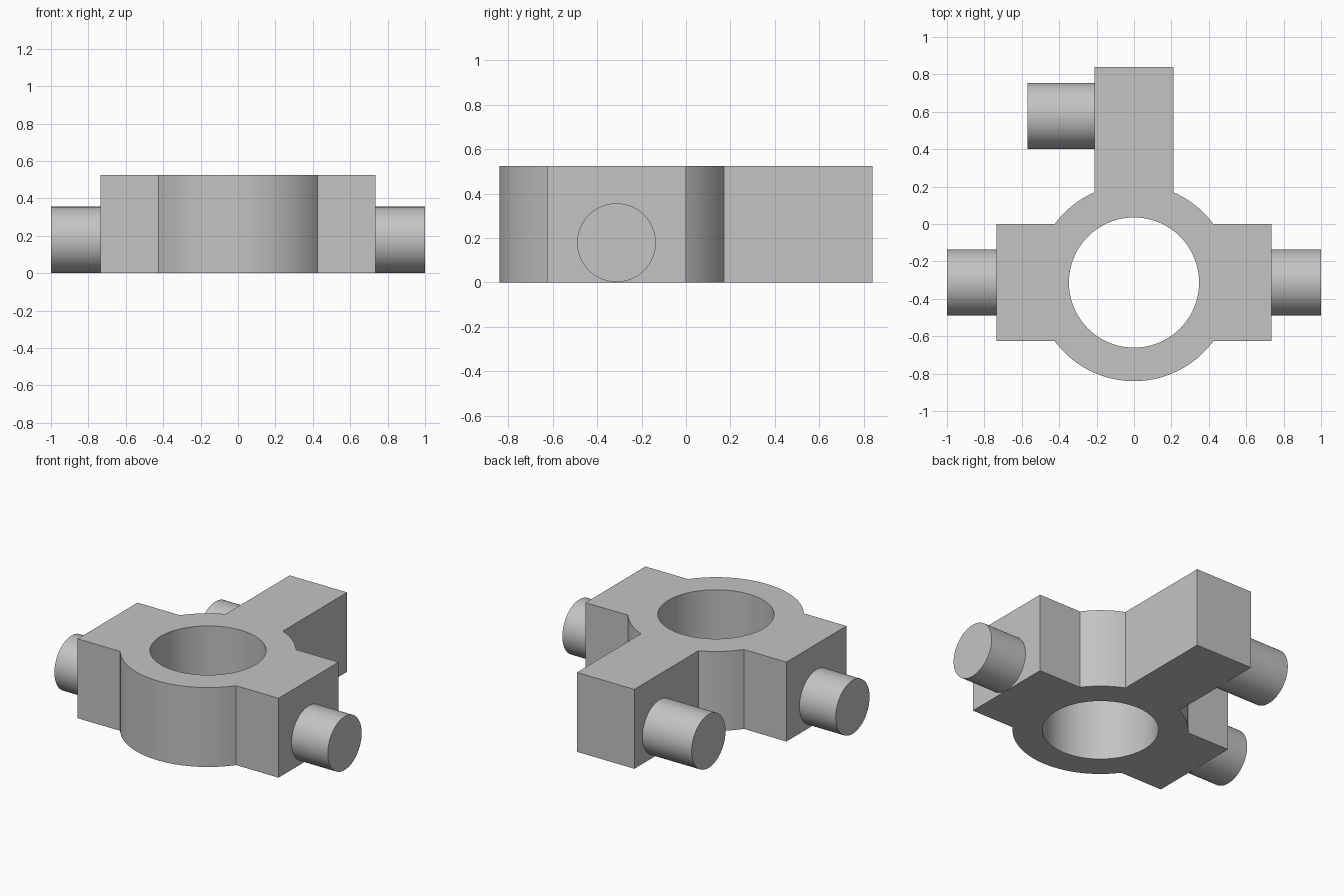
import bpy, bmesh, math
from mathutils import Matrix

if "Cube" in bpy.data.objects:
    bpy.data.objects.remove(bpy.data.objects["Cube"])

HEIGHT = 0.525
RING_Y, RING_R, HOLE_R = -0.313, 0.527, 0.348
ARM_X, ARM_HALF = 0.735, 0.313
TAIL_HALF, TAIL_Y = 0.21, 0.84
PEG_R, PEG_Z = 0.177, 0.179

grey = bpy.data.materials.new("plain grey")
grey.use_nodes = True
colour = (0.55, 0.55, 0.55, 1)
grey.diffuse_color = colour
grey.node_tree.nodes["Principled BSDF"].inputs["Base Color"].default_value = colour


def finish(bm, name):
    bmesh.ops.recalc_face_normals(bm, faces=bm.faces)
    mesh = bpy.data.meshes.new(name)
    bm.to_mesh(mesh)
    bm.free()
    obj = bpy.data.objects.new(name, mesh)
    bpy.context.collection.objects.link(obj)
    mesh.materials.append(grey)
    bpy.ops.object.select_all(action='DESELECT')
    obj.select_set(True)
    bpy.context.view_layer.objects.active = obj
    bpy.ops.object.shade_smooth_by_angle(angle=math.radians(30))
    return obj


def arc(radius, start, end, steps):
    angles = [start + (end - start) * i / steps for i in range(steps + 1)]
    return [(radius * math.cos(a), RING_Y + radius * math.sin(a)) for a in angles]


def add_loop(bm, points):
    verts = [bm.verts.new((x, y, 0)) for x, y in points]
    return [bm.edges.new((v, verts[i - 1])) for i, v in enumerate(verts)]


# Body: ring outline with two side arms and a rear arm, and a round bore
arm_angle = math.asin(ARM_HALF / RING_R)
tail_angle = math.acos(TAIL_HALF / RING_R)
right_half = arc(RING_R, -math.pi / 2, -arm_angle, 24)
right_half += [(ARM_X, RING_Y - ARM_HALF), (ARM_X, RING_Y + ARM_HALF)]
right_half += arc(RING_R, arm_angle, tail_angle, 12)
right_half.append((TAIL_HALF, TAIL_Y))
outline = right_half + [(-x, y) for x, y in reversed(right_half[1:])]
bore = arc(HOLE_R, 0, math.tau, 72)[:-1]

bm = bmesh.new()
edges = add_loop(bm, outline) + add_loop(bm, bore)
bmesh.ops.triangle_fill(bm, edges=edges, use_beauty=True)
top = bmesh.ops.extrude_face_region(bm, geom=bm.faces[:], use_keep_orig=True)
bmesh.ops.translate(bm, vec=(0, 0, HEIGHT),
                    verts=[g for g in top["geom"] if isinstance(g, bmesh.types.BMVert)])
finish(bm, "ring_body")


# Pegs: round pins lying along x
def peg(name, x_start, x_end, y):
    bm = bmesh.new()
    place = Matrix.Translation(((x_start + x_end) / 2, y, PEG_Z)) @ Matrix.Rotation(math.pi / 2, 4, 'Y')
    bmesh.ops.create_cone(bm, cap_ends=True, segments=64, radius1=PEG_R, radius2=PEG_R,
                          depth=abs(x_end - x_start), matrix=place)
    finish(bm, name)


for side, s in (("left", 1), ("right", -1)):
    peg(side + "_peg", s * (ARM_X - 0.02), s, RING_Y)
peg("rear_peg", -TAIL_HALF + 0.02, -0.57, 0.578)
